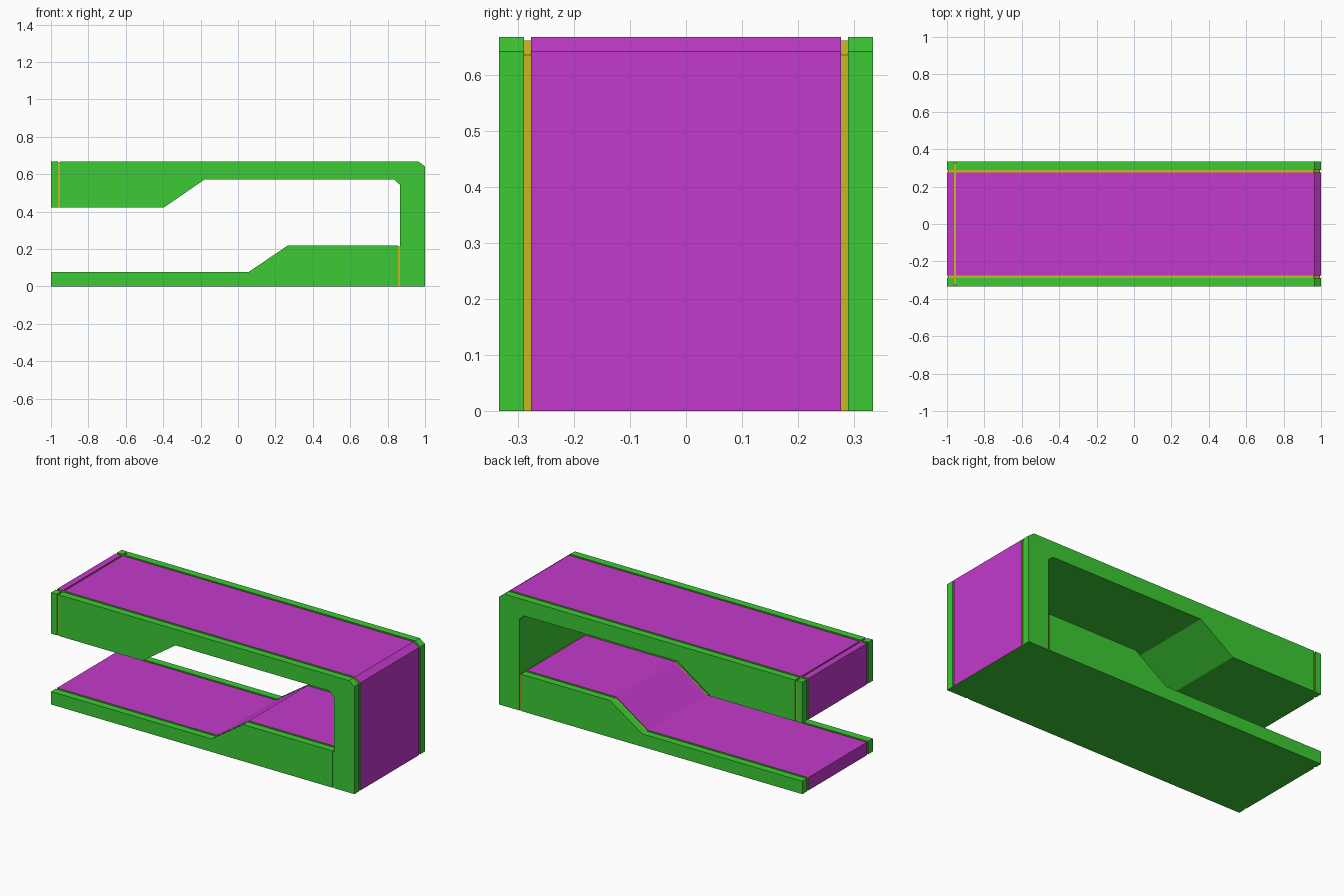
import bpy
import bmesh

if "Cube" in bpy.data.objects:
    bpy.data.objects.remove(bpy.data.objects["Cube"], do_unlink=True)


def make_material(name, rgb):
    mat = bpy.data.materials.new(name)
    mat.use_nodes = True
    colour = (*rgb, 1)
    mat.diffuse_color = colour
    mat.node_tree.nodes["Principled BSDF"].inputs["Base Color"].default_value = colour
    return mat


GREEN = make_material("green", (0.045, 0.60, 0.035))
MAGENTA = make_material("magenta", (0.55, 0.041, 0.60))
YELLOW = make_material("yellow", (0.58, 0.47, 0.015))


def prism(name, profile, y0, y1, materials, rule=None):
    """Extrude an x-z profile from y0 to y1; rule picks a slot per face."""
    bm = bmesh.new()
    face = bm.faces.new([bm.verts.new((x, y0, z)) for x, z in profile])
    result = bmesh.ops.extrude_face_region(bm, geom=[face])
    moved = [v for v in result["geom"] if isinstance(v, bmesh.types.BMVert)]
    bmesh.ops.translate(bm, verts=moved, vec=(0, y1 - y0, 0))
    bmesh.ops.recalc_face_normals(bm, faces=bm.faces)
    bm.normal_update()
    if rule:
        for f in bm.faces:
            f.material_index = rule(f)
    mesh = bpy.data.meshes.new(name)
    bm.to_mesh(mesh)
    bm.free()
    for mat in materials:
        mesh.materials.append(mat)
    obj = bpy.data.objects.new(name, mesh)
    bpy.context.collection.objects.link(obj)
    return obj


TOP, HALF, WALL = 0.667, 0.333, 0.866     # height, half width, inner wall x
RAIL, PANEL = 0.289, 0.276                # inner rail edge, panel half width
GROOVE = 0.006                            # groove depth


def exposed(face):
    """True on the outward and upward skin, False inside the opening."""
    n, c = face.normal, face.calc_center_median()
    inner_wall = n.x < -0.1 and 0.8 < c.x < 0.9
    return n.z > -0.1 and abs(n.y) < 0.5 and not inner_wall


# Underside of the arm, from the wall to the tip
ceiling = [(WALL, 0.543), (0.834, 0.572), (-0.178, 0.572), (-0.396, 0.422)]

sections = {
    "end_cap": [(-1, 0.422), (-0.962, 0.422), (-0.962, TOP), (-1, TOP)],
    "arm": [(WALL, 0), (1, 0), (1, 0.641), (0.965, TOP), (-0.952, TOP),
            (-0.952, 0.422)] + ceiling[::-1],
    "base": [(-1, 0), (0.856, 0), (0.856, 0.219), (0.267, 0.219),
             (0.057, 0.077), (-1, 0.077)],
}

# Green side rails and the coloured panel between them
for part, profile in sections.items():
    prism(part + "_rail_front", profile, -HALF, -RAIL, [GREEN])
    prism(part + "_rail_back", profile, RAIL, HALF, [GREEN])
    prism(part + "_panel", profile, -PANEL, PANEL, [GREEN, MAGENTA],
          lambda f: int(exposed(f)))

# Recessed core that shows as yellow in the grooves
g = GROOVE
core = [(-1 + g, 0), (1 - g, 0), (1 - g, 0.641 - g), (0.965 - g, TOP - g),
        (-1 + g, TOP - g), (-1 + g, 0.422)] + ceiling[::-1] + [
        (WALL, 0.219 - g), (0.267, 0.219 - g), (0.057, 0.077 - g), (-1 + g, 0.077 - g)]
prism("groove_core", core, -HALF + g, HALF - g, [GREEN, YELLOW],
      lambda f: int(exposed(f) or abs(f.normal.y) > 0.5))
